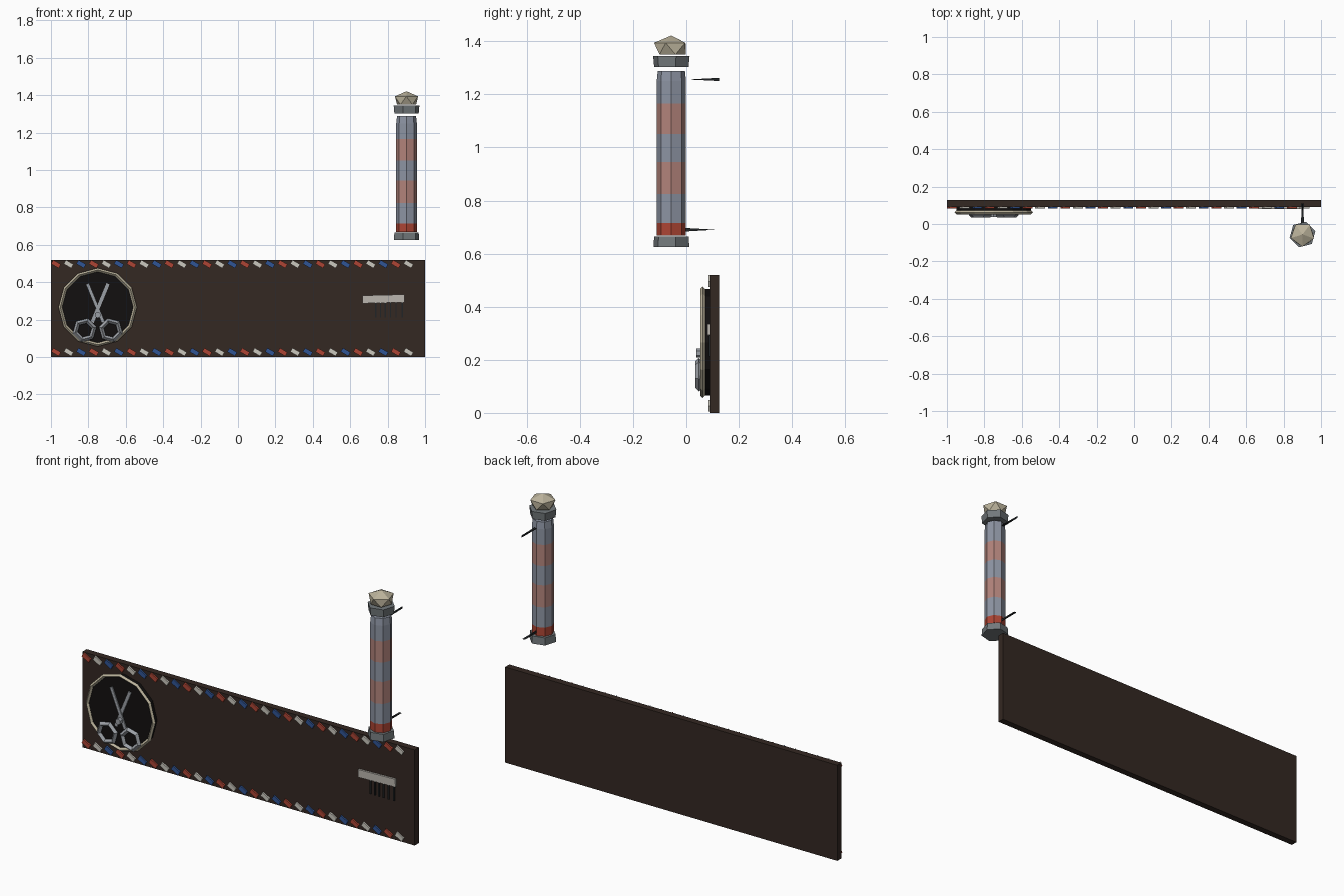
import bpy, math
from mathutils import Vector, Matrix

if "Cube" in bpy.data.objects:
    bpy.data.objects.remove(bpy.data.objects["Cube"])

MATS = {}


def paint(ob, *colors):
    for c in colors:
        if c not in MATS:
            MATS[c] = bpy.data.materials.new("paint")
            MATS[c].diffuse_color = (*c, 1)
        ob.data.materials.append(MATS[c])


BROWN, BLACK, CREAM = (0.034, 0.021, 0.016), (0.006, 0.005, 0.005), (0.5, 0.45, 0.33)
STEEL, DARK, IVORY = (0.33, 0.35, 0.38), (0.015, 0.018, 0.02), (0.5, 0.47, 0.43)
RED, WHITE, BLUE = (0.42, 0.06, 0.035), (0.6, 0.58, 0.52), (0.03, 0.09, 0.3)
PALE, PINK, IRON = (0.27, 0.3, 0.37), (0.45, 0.23, 0.2), (0.17, 0.19, 0.2)


def mesh(name, verts, faces, *colors):
    me = bpy.data.meshes.new(name)
    me.from_pydata([tuple(v) for v in verts], [], faces)
    me.update()
    ob = bpy.data.objects.new(name, me)
    bpy.context.collection.objects.link(ob)
    paint(ob, *colors)
    return ob


def box(name, center, size, color, tilt=0):
    x, y, z = (s / 2 for s in size)
    m = Matrix.Translation(center) @ Matrix.Rotation(tilt, 4, 'Y')
    v = [m @ Vector((i * x, j * y, k * z)) for i in (-1, 1) for j in (-1, 1) for k in (-1, 1)]
    f = [(0, 1, 3, 2), (4, 6, 7, 5), (0, 4, 5, 1), (2, 3, 7, 6), (0, 2, 6, 4), (1, 5, 7, 3)]
    return mesh(name, v, f, color)


def loft(name, rings, n, x, y, *colors, phase=0):
    """Stack of (radius, z, twist) rings about a vertical axis, closed at both ends."""
    v = [(x + r * math.cos(phase + t + 2 * math.pi * i / n),
          y + r * math.sin(phase + t + 2 * math.pi * i / n), z)
         for r, z, t in rings for i in range(n)]
    f = []
    for k in range(len(rings) - 1):
        for i in range(n):
            a, b = k * n + i, k * n + (i + 1) % n
            if rings[k][2] != rings[k + 1][2]:
                f += [(a, b, a + n), (b, b + n, a + n)]
            else:
                f.append((a, b, b + n, a + n))
    f += [tuple(reversed(range(n))), tuple(range(len(v) - n, len(v)))]
    return mesh(name, v, f, *colors)


def ring(name, center, R, r, n, m, color, phase=0):
    bpy.ops.mesh.primitive_torus_add(major_segments=n, minor_segments=m, major_radius=R,
                                     minor_radius=r, location=center,
                                     rotation=(math.pi / 2, phase, 0))
    ob = bpy.context.object
    ob.name = name
    paint(ob, color)
    return ob


# sign board with tilted stripes along both edges
box("sign_board", (0, 0.109, 0.26), (2, 0.036, 0.52), BROWN)
for row, z in (("top", 0.497), ("bottom", 0.027)):
    for i in range(29):
        box(f"{row}_stripe_{i}", (-0.973 + i * 0.0673, 0.087, z), (0.047, 0.009, 0.024),
            (RED, WHITE, BLUE)[i % 3], math.radians(30))

# round medallion
CX, CZ = -0.75, 0.266
bpy.ops.mesh.primitive_cylinder_add(vertices=12, radius=0.2, depth=0.024,
                                    location=(CX, 0.08, CZ), rotation=(math.pi / 2, 0, 0))
bpy.context.object.name = "medallion_disc"
paint(bpy.context.object, BLACK)
ring("medallion_rim", (CX, 0.062, CZ), 0.2, 0.01, 12, 4, CREAM)

# scissors: crossed blades, six-sided finger rings, pivot
for side, s in (("left", -1), ("right", 1)):
    top = Vector((CX + s * 0.055, 0.062 + s * 0.002, 0.392))
    low = Vector((CX - s * 0.03, 0.062 + s * 0.002, 0.185))
    d = top - low
    box(f"{side}_blade", (top + low) / 2, (0.018, 0.006, d.length), STEEL, math.atan2(d.x, d.z))
    ring(f"{side}_finger_ring", (CX + s * 0.07, 0.048, 0.144), 0.052, 0.014, 6, 4, STEEL, s * 0.25)
bpy.ops.mesh.primitive_cylinder_add(vertices=6, radius=0.017, depth=0.025,
                                    location=(CX, 0.05, 0.225), rotation=(math.pi / 2, 0, 0))
bpy.context.object.name = "scissor_pivot"
paint(bpy.context.object, STEEL)

# comb
box("comb_spine", (0.778, 0.086, 0.311), (0.225, 0.012, 0.042), IVORY, math.radians(-1.5))
for i, x in enumerate((0.737, 0.762, 0.788, 0.815, 0.845, 0.878)):
    box(f"comb_tooth_{i}", (x, 0.088, 0.252), (0.007, 0.007, 0.08), DARK)

# barber pole: eight-sided tube with blended colour bands
PX, PY = 0.901, -0.056
bands = [(0.668, 0), (0.715, 1), (0.825, 2), (0.945, 1), (1.05, 2), (1.165, 1), (1.288, 1)]
levels = [(0.055, z, 0) for z, _ in bands]
levels.insert(6, (0.055, 1.25, 0))
levels[-1] = (0.051, 1.288, 0)
tube = loft("pole_tube", levels, 8, PX, PY, RED, PALE, PINK)
for k, c in enumerate((0, 1, 2, 1, 2, 1, 1)):
    for p in list(tube.data.polygons)[k * 8:k * 8 + 8]:
        p.material_index = c
tube.data.polygons[-1].material_index = 1

# collars and faceted finial
loft("bottom_collar", [(0.07, 0.625, 0), (0.067, 0.665, 0)], 6, PX, PY, IRON, phase=0.25)
loft("top_collar", [(0.067, 1.302, 0), (0.071, 1.344, 0)], 6, PX, PY, IRON, phase=0.25)
loft("finial", [(0.054, 1.35, 0), (0.065, 1.394, math.pi / 5), (0.001, 1.421, math.pi / 5)],
     5, PX, PY, CREAM, phase=0.3)

# thin wall brackets, twisted wedges
for name, z, y0, y1, wx, wz in (("top_bracket", 1.256, 0.005, 0.127, (0.009, 0), (0, 0.006)),
                                ("bottom_bracket", 0.69, -0.01, 0.11, (0, 0.008), (0.007, 0))):
    v = [(PX + sx * w, y, z + sx * h)
         for y, w, h in ((y0, wx[0], wz[0]), (y1, wx[1], wz[1])) for sx in (-1, 1)]
    mesh(name, v, [(0, 1, 2), (0, 3, 1), (0, 2, 3), (1, 3, 2)], DARK)

for m in bpy.data.materials:
    if m.users and not m.is_grease_pencil:
        m.use_nodes = True
        m.node_tree.nodes["Principled BSDF"].inputs["Base Color"].default_value = m.diffuse_color
